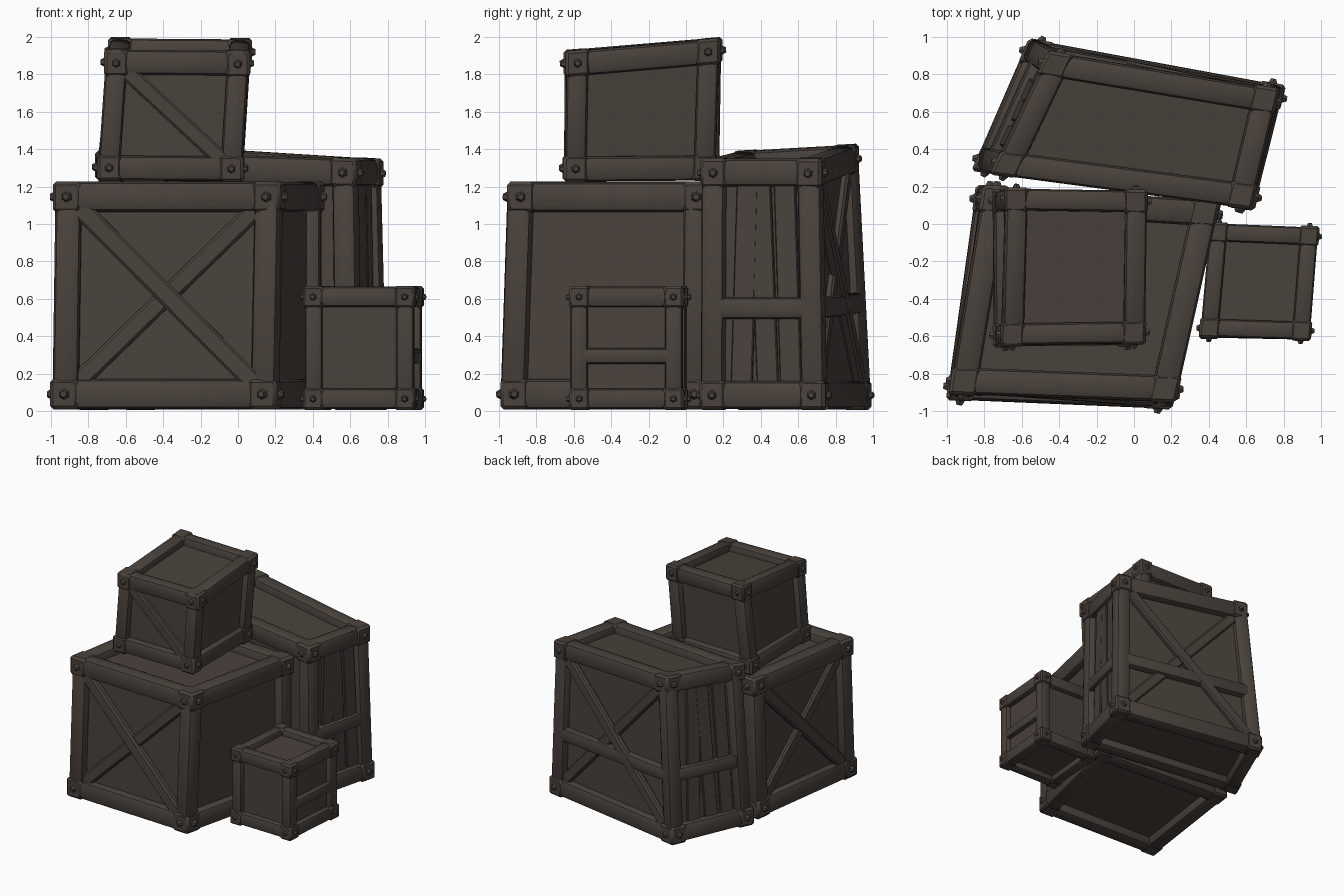
import bpy, bmesh, math
from mathutils import Vector, Matrix

if "Cube" in bpy.data.objects:
    bpy.data.objects.remove(bpy.data.objects["Cube"])

wood = bpy.data.materials.new("dark brown wood")
wood.diffuse_color = (0.068, 0.054, 0.045, 1)
wood.use_nodes = True
wood.node_tree.nodes["Principled BSDF"].inputs["Base Color"].default_value = wood.diffuse_color

FACES = {"front": (0, 1, 5, 4), "right": (1, 2, 6, 5),
         "back": (2, 3, 7, 6), "left": (3, 0, 4, 7)}


def finish(bm, name, smooth=True):
    bmesh.ops.recalc_face_normals(bm, faces=bm.faces[:])
    me = bpy.data.meshes.new(name)
    bm.to_mesh(me)
    bm.free()
    me.materials.append(wood)
    ob = bpy.data.objects.new(name, me)
    bpy.context.collection.objects.link(ob)
    if smooth:
        bpy.context.view_layer.objects.active = ob
        ob.select_set(True)
        bpy.ops.object.shade_smooth_by_angle(angle=math.radians(35))
        ob.select_set(False)


def axes(x, y, z, loc):
    m = Matrix((x, y, z)).transposed().to_4x4()
    m.translation = loc
    return m


def add_box(bm, m, size, bevel, segs=1):
    t = bmesh.new()
    bmesh.ops.create_cube(t, size=1)
    bmesh.ops.scale(t, vec=size, verts=t.verts[:])
    bmesh.ops.bevel(t, geom=t.edges[:], offset=bevel, segments=segs,
                    profile=0.5, affect='EDGES')
    bmesh.ops.transform(t, matrix=m, verts=t.verts[:])
    me = bpy.data.meshes.new("scratch")
    t.to_mesh(me)
    t.free()
    bm.from_mesh(me)
    bpy.data.meshes.remove(me)


def add_beam(bm, p, q, out, wide, deep, bevel, segs=2):
    z = (q - p).normalized()
    x = (out - z * out.dot(z)).normalized()
    add_box(bm, axes(x, z.cross(x), z, (p + q) / 2),
            (deep, wide, (q - p).length), bevel, segs)


def add_bolt(bm, p, out, r):
    rot = out.to_track_quat('Z', 'Y').to_matrix().to_4x4()
    bmesh.ops.create_cone(bm, cap_ends=True, segments=6, radius1=r, radius2=r * .5,
                          depth=r, matrix=Matrix.Translation(p) @ rot)


def crate(name, low, high, w, block, crosses=(), rails=(), rail_h=.4, slats=()):
    c = [Vector(p) for p in low + high]
    mid = sum(c, Vector()) / 8
    up = Vector((0, 0, 1))

    def normal(f):
        a, b, _, d = (c[i] for i in FACES[f])
        return (b - a).cross(d - a).normalized()

    # frame beams
    bm = bmesh.new()
    for i in range(4):
        j = (i + 1) % 4
        for a, b in ((i, j), (i + 4, j + 4), (i, i + 4)):
            out = normal(list(FACES)[i])
            fat = w * 1.15 if b != i + 4 else w
            add_beam(bm, c[a], c[b], out, fat, w, w * .27)
    for f in rails:
        a, b, cc, d = (c[i] for i in FACES[f])
        add_beam(bm, a.lerp(d, rail_h), b.lerp(cc, rail_h),
                 normal(f), w * .88, w * .95, w * .22)
    finish(bm, name + "_frame")

    # corner blocks and bolts
    bm, bolts = bmesh.new(), bmesh.new()
    for i in range(8):
        k, base = i % 4, i - i % 4
        nb, pv = c[base + (k + 1) % 4], c[base + (k + 3) % 4]
        ex, ey = (c[i] - nb).normalized(), (c[i] - pv).normalized()
        add_box(bm, axes(ex, ey, up, c[i]), (block, block, block * 1.08), block * .12)
        for e in (ex, ey):
            add_bolt(bolts, c[i] + e * (block / 2 + w * .05), e, w * .24)
    finish(bm, name + "_corner_blocks")
    finish(bolts, name + "_bolts", False)

    # wall panels
    bm = bmesh.new()
    vs = [bm.verts.new(mid + (p - mid) * 1.015) for p in c]
    for q in list(FACES.values()) + [(3, 2, 1, 0), (4, 5, 6, 7)]:
        bm.faces.new([vs[i] for i in q])
    finish(bm, name + "_panels", False)

    # diagonal braces: "\\" falls to the right, "/" rises to the right
    if crosses or slats:
        bm = bmesh.new()
        for f, kind in crosses:
            a, b, cc, d = (c[i] for i in FACES[f])
            n = normal(f)
            if "\\" in kind:
                off = n * w * .22
                add_beam(bm, d.lerp(b, .05) + off, d.lerp(b, .95) + off,
                         n, w * .75, w * .45, w * .1, 1)
            if "/" in kind:
                off = n * w * .12
                add_beam(bm, a.lerp(cc, .05) + off, a.lerp(cc, .95) + off,
                         n, w * .7, w * .4, w * .1, 1)
        # leaning slats
        for f in slats:
            a, b, cc, d = (c[i] for i in FACES[f])
            n = normal(f)
            for u, v in ((.28, .36), (.55, .48), (.78, .74)):
                add_beam(bm, a.lerp(b, u) + n * .01, d.lerp(cc, v) + n * .02,
                         n, w * .9, w * .25, w * .04, 1)
        finish(bm, name + "_braces")


# large front crate
crate("large_crate",
      [(-.92, -.87, .09), (.145, -.915, .09), (.375, .05, .09), (-.78, .13, .09)],
      [(-.905, -.84, 1.145), (.165, -.88, 1.145), (.375, .06, 1.145), (-.745, .13, 1.145)],
      .14, .152, crosses=[("front", "\\/"), ("left", "\\/"), ("back", "\\/")])

# tall crate at the back
crate("tall_crate",
      [(-.77, .34, .085), (.59, .15, .085), (.725, .685, .085), (-.52, .915, .085)],
      [(-.67, .32, 1.315), (.575, .155, 1.275), (.695, .665, 1.275), (-.42, .85, 1.345)],
      .13, .145, crosses=[("back", "\\/")], rails=("right", "back", "left"),
      rail_h=.39, slats=("left", "right"))

# medium crate on top
crate("upper_crate",
      [(-.69, -.595, 1.30), (-.035, -.59, 1.295), (-.03, .10, 1.30), (-.695, .12, 1.305)],
      [(-.65, -.59, 1.865), (0, -.58, 1.86), (.01, .12, 1.92), (-.63, .13, 1.925)],
      .115, .13, crosses=[("front", "\\")])

# small crate on the right
crate("small_crate",
      [(.405, -.56, .065), (.895, -.57, .065), (.935, -.065, .065), (.45, -.045, .065)],
      [(.405, -.555, .61), (.895, -.57, .61), (.935, -.065, .61), (.45, -.045, .61)],
      .095, .11, rails=("right", "left"), rail_h=.42)
